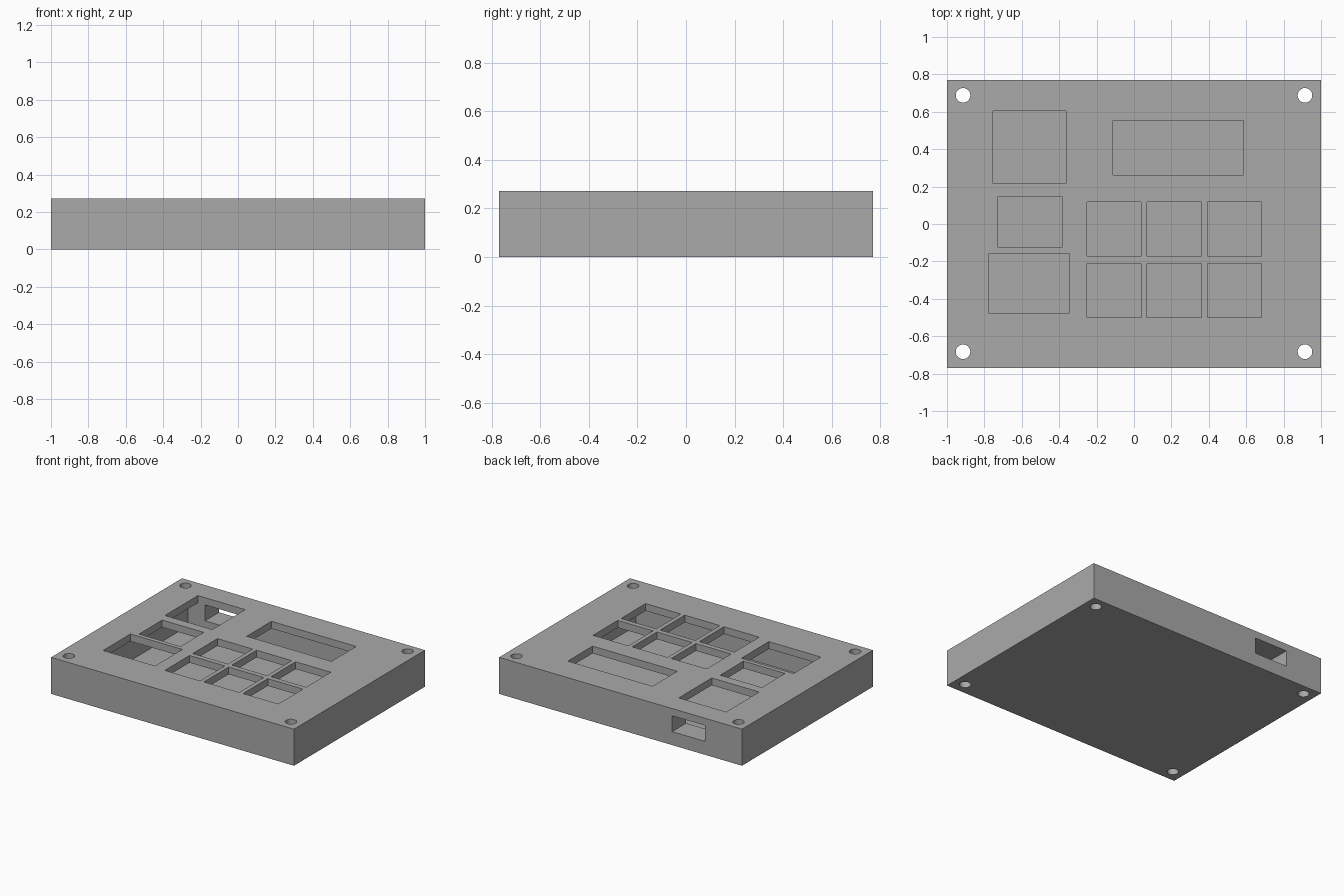
import bpy

default = bpy.data.objects.get("Cube")
if default:
    bpy.data.objects.remove(default, do_unlink=True)

# Overall dimensions
HALF_X, HALF_Y = 1.0, 0.77
HEIGHT, SEAM, FLOOR, WALL = 0.272, 0.218, 0.025, 0.165

grey = bpy.data.materials.new("plain_grey")
grey.use_nodes = True
colour = (0.4, 0.4, 0.4, 1)
grey.diffuse_color = colour
grey.node_tree.nodes["Principled BSDF"].inputs["Base Color"].default_value = colour


def box(name, x, y, z):
    """Box from (low, high) ranges on each axis."""
    centre = [(a + b) / 2 for a, b in (x, y, z)]
    bpy.ops.mesh.primitive_cube_add(size=1, location=centre)
    obj = bpy.context.object
    obj.name = name
    obj.scale = [b - a for a, b in (x, y, z)]
    bpy.ops.object.transform_apply(location=False, rotation=False, scale=True)
    obj.data.materials.append(grey)
    return obj


def cut(target, cutter):
    """Subtract a cutter and remove it."""
    cutter.hide_render = True
    mod = target.modifiers.new("cut", "BOOLEAN")
    mod.operation = "DIFFERENCE"
    mod.solver = "EXACT"
    mod.object = cutter
    bpy.context.view_layer.objects.active = target
    bpy.ops.object.modifier_apply(modifier=mod.name)
    bpy.data.objects.remove(cutter, do_unlink=True)


# Case base: open tray with a cable port in the back wall
base = box("case_base", (-HALF_X, HALF_X), (-HALF_Y, HALF_Y), (0, SEAM))
inner_x, inner_y = HALF_X - WALL, HALF_Y - WALL
cut(base, box("cavity_cutter", (-inner_x, inner_x), (-inner_y, inner_y), (FLOOR, 0.5)))
cut(base, box("port_cutter", (-0.695, -0.425), (0.5, 1), (0.1, 0.5)))

# Lid plate
lid = box("case_lid", (-HALF_X, HALF_X), (-HALF_Y, HALF_Y), (SEAM, HEIGHT))

# Lid windows: four larger openings and a grid of key openings
windows = [
    ((-0.754, -0.364), (0.217, 0.605)),
    ((-0.112, 0.586), (0.262, 0.553)),
    ((-0.727, -0.385), (-0.126, 0.147)),
    ((-0.775, -0.347), (-0.479, -0.158)),
]
KEY = 0.145
for x in (-0.107, 0.215, 0.537):
    for y in (-0.027, -0.355):
        windows.append(((x - KEY, x + KEY), (y - KEY, y + KEY)))
for x, y in windows:
    cut(lid, box("window_cutter", x, y, (0, 0.5)))

# Screw holes through both parts at the corners
for part in (base, lid):
    for x in (-0.914, 0.914):
        for y in (-0.683, 0.688):
            bpy.ops.mesh.primitive_cylinder_add(vertices=32, radius=0.039, depth=1, location=(x, y, 0))
            cut(part, bpy.context.object)

# Smooth hole walls, crisp edges
for part in (base, lid):
    part.data.materials.clear()
    part.data.materials.append(grey)
    for face in part.data.polygons:
        face.material_index = 0
    bpy.ops.object.select_all(action="DESELECT")
    part.select_set(True)
    bpy.context.view_layer.objects.active = part
    bpy.ops.object.shade_smooth_by_angle()
